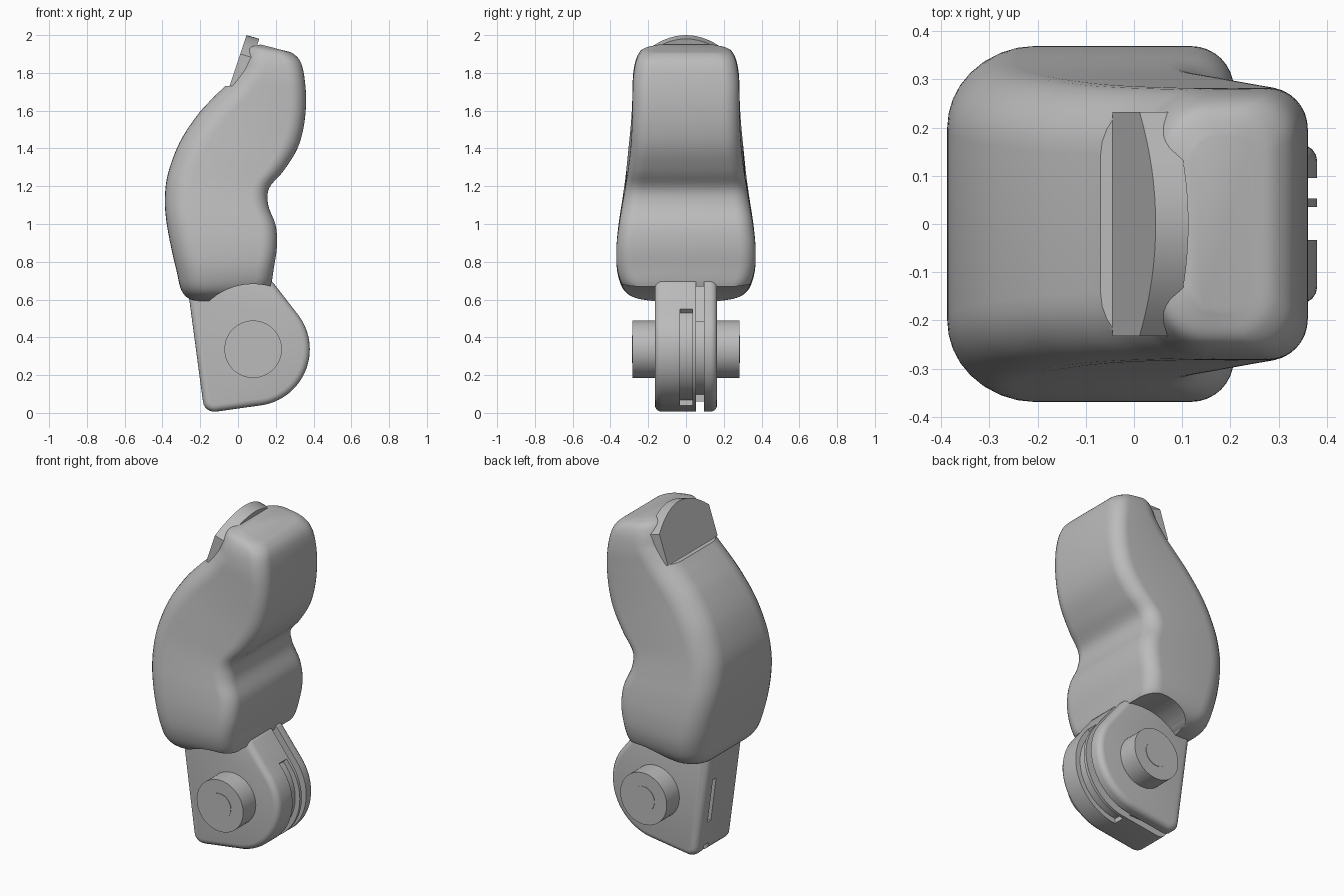
import bpy, bmesh, math
from mathutils import Vector

if "Cube" in bpy.data.objects:
    bpy.data.objects.remove(bpy.data.objects["Cube"])

grey = bpy.data.materials.new("plain_grey")
grey.use_nodes = True
grey.diffuse_color = (0.5, 0.5, 0.5, 1)
grey.node_tree.nodes["Principled BSDF"].inputs["Base Color"].default_value = (0.5, 0.5, 0.5, 1)

PIVOT = (0.08, 0.337)


def finish(name, bm):
    bmesh.ops.recalc_face_normals(bm, faces=bm.faces)
    mesh = bpy.data.meshes.new(name)
    bm.to_mesh(mesh)
    bm.free()
    mesh.materials.append(grey)
    obj = bpy.data.objects.new(name, mesh)
    bpy.context.collection.objects.link(obj)
    return obj


def activate(obj):
    bpy.ops.object.select_all(action='DESELECT')
    obj.select_set(True)
    bpy.context.view_layer.objects.active = obj


def smooth(obj, angle=35):
    activate(obj)
    bpy.ops.object.shade_smooth_by_angle(angle=math.radians(angle))


def extrude(name, points, offset):
    """Prism from a flat outline of 3D points moved by an offset."""
    bm = bmesh.new()
    face = bm.faces.new([bm.verts.new(p) for p in points])
    new = bmesh.ops.extrude_face_region(bm, geom=[face])["geom"]
    bmesh.ops.translate(bm, vec=offset,
                        verts=[v for v in new if isinstance(v, bmesh.types.BMVert)])
    return finish(name, bm)


def slab(name, outline, y0, y1):
    return extrude(name, [(x, y0, z) for x, z in outline], (0, y1 - y0, 0))


def arc(cx, cz, r, a0, a1, n):
    angles = [math.radians(a0 + (a1 - a0) * i / n) for i in range(n + 1)]
    return [(cx + r * math.cos(a), cz + r * math.sin(a)) for a in angles]


def disc(name, r, y0, y1):
    return slab(name, arc(*PIVOT, r, 0, 354.375, 63), y0, y1)


def bevel(obj, width, segments=4):
    mod = obj.modifiers.new("round", 'BEVEL')
    mod.width, mod.segments = width, segments
    mod.limit_method, mod.angle_limit = 'ANGLE', math.radians(50)
    activate(obj)
    bpy.ops.object.modifier_apply(modifier=mod.name)


def cut(obj, cutter):
    mod = obj.modifiers.new("cut", 'BOOLEAN')
    mod.operation, mod.solver, mod.object = 'DIFFERENCE', 'EXACT', cutter
    activate(obj)
    bpy.ops.object.modifier_apply(modifier=mod.name)
    bpy.data.objects.remove(cutter)


# Finger shell: rounded sections (outer x, z, inner x, z, half width)
stations = [
    (-0.16, 0.588, 0.06, 0.63, 0.20), (-0.25, 0.60, 0.15, 0.645, 0.28),
    (-0.30, 0.65, 0.175, 0.68, 0.335), (-0.325, 0.75, 0.19, 0.77, 0.365),
    (-0.355, 0.88, 0.206, 0.88, 0.368), (-0.38, 1.02, 0.2, 0.99, 0.355),
    (-0.387, 1.14, 0.16, 1.1, 0.337), (-0.37, 1.27, 0.165, 1.19, 0.32),
    (-0.31, 1.43, 0.24, 1.28, 0.305), (-0.22, 1.57, 0.31, 1.39, 0.292),
    (-0.14, 1.66, 0.345, 1.5, 0.286), (-0.06, 1.74, 0.36, 1.63, 0.283),
    (0.0, 1.82, 0.355, 1.75, 0.28), (0.03, 1.885, 0.335, 1.85, 0.265),
    (0.06, 1.935, 0.295, 1.9, 0.235), (0.12, 1.95, 0.25, 1.917, 0.18)]


def spline(rows, steps):
    """Catmull-Rom interpolation through rows of numbers."""
    out = []
    for i in range(len(rows) - 1):
        quad = [rows[min(max(i + k, 0), len(rows) - 1)] for k in (-1, 0, 1, 2)]
        for s in range(steps):
            t = s / steps
            out.append([b + 0.5 * t * (c - a + t * (2 * a - 5 * b + 4 * c - d
                        + t * (3 * (b - c) + d - a))) for a, b, c, d in zip(*quad)])
    return out + [rows[-1]]


def section(row):
    xl, zl, xr, zr, w = row
    start = Vector((xl, 0, zl))
    along = Vector((xr - xl, 0, zr - zl))
    length = along.length
    along.normalize()
    big, small = min(0.14, w * 0.5, length * 0.4), min(0.085, w * 0.4, length * 0.35)
    flat = (arc(big, big - w, big, 180, 270, 8) + arc(length - small, small - w, small, 270, 360, 8)
            + arc(length - small, w - small, small, 0, 90, 8) + arc(big, w - big, big, 90, 180, 8))
    return [start + along * u + Vector((0, v, 0)) for u, v in flat]


bm = bmesh.new()
rings = [[bm.verts.new(p) for p in section(r)] for r in spline(stations, 5)]
for a, b in zip(rings, rings[1:]):
    for i in range(len(a)):
        j = (i + 1) % len(a)
        bm.faces.new((a[i], a[j], b[j], b[i]))
bm.faces.new(rings[0])
bm.faces.new(rings[-1])
shell = finish("finger_shell", bm)

# Scoop over the hinge and seat for the nail
cut(shell, disc("scoop_cutter", 0.345, -0.6, 0.6))
cut(shell, slab("nail_cutter", [(-0.045, 1.73), (0.062, 2.05), (-0.4, 2.05), (-0.4, 1.73)], -0.5, 0.5))
smooth(shell)

# Nail plate: sloped, with an arched top edge
side = 0.232
rise = [(side * (1 - i / 8), 1.9 + 0.1 * math.sqrt(max(0, 1 - (1 - i / 8) ** 2)) * 0.6
         + 0.04 * i / 8) for i in range(17)]
rise = [(y, 2.0 - 0.1 * (y / side) ** 2) for y, z in rise]
outline = [(-side, 1.732), (side, 1.732)] + rise
nail = extrude("nail_plate", [(-0.045 + (z - 1.73) / 3, y, z) for y, z in outline],
               (0.068, 0, -0.02))
smooth(nail)

# Knuckle block with a round hinge end
profile = ([(-0.262, 0.63), (-0.187, 0.07)] + arc(-0.125, 0.068, 0.062, 188, 278, 6)[1:]
           + arc(*PIVOT, 0.3, -80, 38, 28) + [(0.17, 0.71), (-0.25, 0.71)])
knuckle = slab("knuckle", profile, -0.165, 0.165)
bevel(knuckle, 0.035)

# Cable grooves around the hinge end
for y0, y1, r, a0, a1 in ((-0.033, 0.035, 0.27, -85, 45), (0.053, 0.095, 0.24, -91, 42)):
    band = arc(*PIVOT, r, a0, a1, 28) + arc(*PIVOT, 0.45, a1, a0, 28)
    cut(knuckle, slab("groove_cutter", band, y0, y1))
cut(knuckle, slab("upper_groove_cutter", [(0.25, 0.48), (0.09, 0.75), (0.3, 0.75), (0.4, 0.5)],
                  0.053, 0.095))
cut(knuckle, slab("floor_groove_cutter", [(-0.3, -0.1), (0.1, -0.1), (0.1, 0.06), (-0.3, 0.06)],
                  0.053, 0.095))
cut(knuckle, slab("rear_slot_cutter", [(-0.3, 0.2), (-0.17, 0.2), (-0.2, 0.46), (-0.3, 0.46)],
                  0.06, 0.09))
smooth(knuckle)

# Hinge bosses and the pin through them
for label, s in (("front", -1), ("back", 1)):
    smooth(disc(label + "_hinge_boss", 0.152, s * 0.12, s * 0.283))
smooth(disc("hinge_pin", 0.073, -0.286, 0.286))
